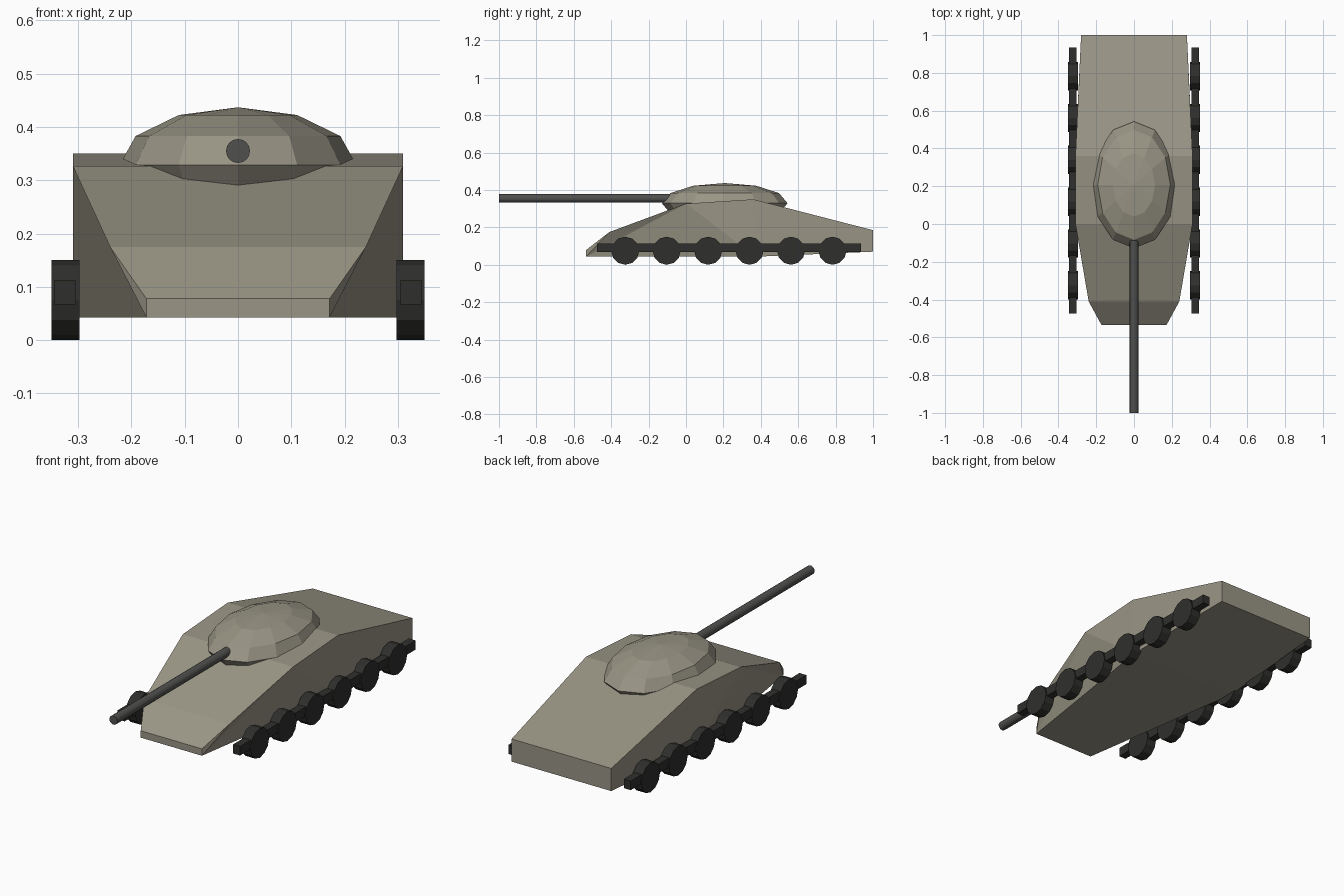
import bpy, bmesh, math
from mathutils import Matrix

if "Cube" in bpy.data.objects:
    bpy.data.objects.remove(bpy.data.objects["Cube"])


def material(name, rgb):
    m = bpy.data.materials.new(name)
    m.diffuse_color = (*rgb, 1)
    m.use_nodes = True
    m.node_tree.nodes["Principled BSDF"].inputs["Base Color"].default_value = m.diffuse_color
    return m


HULL = material("drab_paint", (0.32, 0.30, 0.235))
STEEL = material("gun_steel", (0.08, 0.08, 0.078))
RUBBER = material("running_gear", (0.028, 0.028, 0.026))


def add_object(name, bm, mat):
    bmesh.ops.recalc_face_normals(bm, faces=bm.faces)
    me = bpy.data.meshes.new(name)
    bm.to_mesh(me)
    bm.free()
    me.materials.append(mat)
    ob = bpy.data.objects.new(name, me)
    bpy.context.collection.objects.link(ob)
    return ob


def cylinder(name, axis, center, radius, length, sides, mat):
    bm = bmesh.new()
    rot = Matrix.Rotation(math.pi / 2, 4, 'Y' if axis == 'X' else 'X')
    bmesh.ops.create_cone(bm, cap_ends=True, segments=sides, radius1=radius,
                          radius2=radius, depth=length,
                          matrix=Matrix.Translation(center) @ rot)
    return add_object(name, bm, mat)


# Hull: right-hand edge loop (nose, roof, tail, belly), mirrored and bridged
edge = [(0.172, -0.535, 0.043), (0.172, -0.535, 0.078), (0.24, -0.41, 0.175),
        (0.31, 0.0, 0.327), (0.31, 0.36, 0.35), (0.28, 1.0, 0.185),
        (0.28, 1.0, 0.07), (0.31, 0.37, 0.043)]
side_faces = [(0, 1, 2), (0, 2, 3), (0, 3, 7), (3, 4, 7), (4, 5, 6, 7)]
bm = bmesh.new()
right = [bm.verts.new(p) for p in edge]
left = [bm.verts.new((-x, y, z)) for x, y, z in edge]
n = len(edge)
for i in range(n):
    j = (i + 1) % n
    bm.faces.new((right[i], right[j], left[j], left[i]))
for side in (right, left):
    for f in side_faces:
        bm.faces.new([side[k] for k in f])
add_object("hull", bm, HULL)

# Turret: squashed low-poly sphere sunk in the hull roof
bm = bmesh.new()
bmesh.ops.create_uvsphere(
    bm, u_segments=12, v_segments=6, radius=1,
    matrix=Matrix.Translation((0, 0.207, 0.329)) @ Matrix.Diagonal((0.222, 0.336, 0.108, 1)))
add_object("turret", bm, HULL)

# Gun barrel
cylinder("gun_barrel", 'Y', (0, -0.5, 0.355), 0.0225, 1.0, 16, STEEL)

# Running gear: six wheels and a track bar on each side
for label, s in (("right", 1), ("left", -1)):
    for i in range(6):
        cylinder(f"{label}_wheel_{i + 1}", 'X', (s * 0.3235, -0.325 + i * 0.2216, 0.075),
                 0.075, 0.053, 12, RUBBER)
    bm = bmesh.new()
    bmesh.ops.create_cube(
        bm, size=1,
        matrix=Matrix.Translation((s * 0.3245, 0.23, 0.09)) @ Matrix.Diagonal((0.039, 1.41, 0.046, 1)))
    add_object(f"{label}_track_bar", bm, RUBBER)
